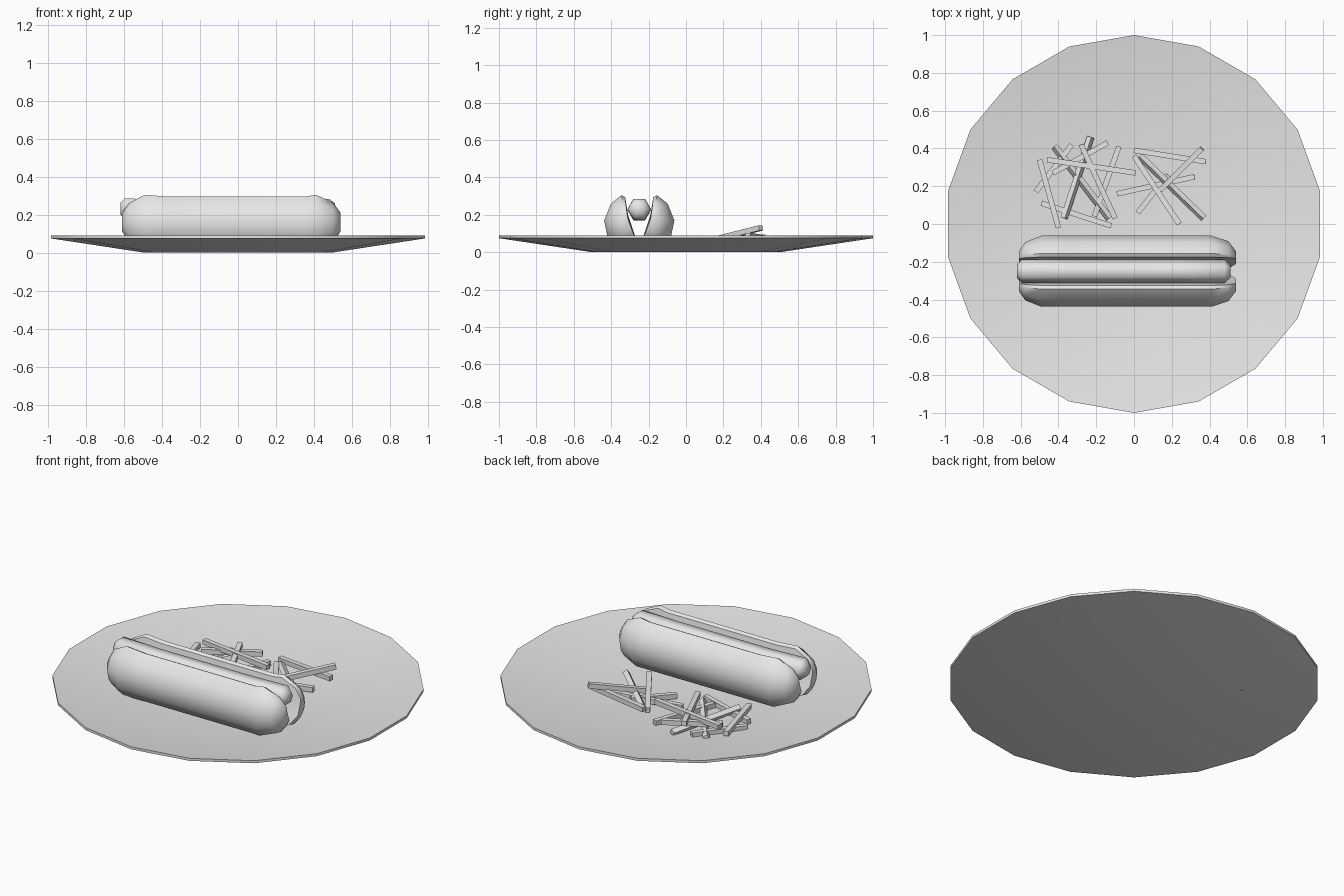
import bpy, bmesh, math
from mathutils import Vector

if "Cube" in bpy.data.objects:
    bpy.data.objects.remove(bpy.data.objects["Cube"])

grey = bpy.data.materials.new("plain_grey")
grey.use_nodes = True
colour = (0.8, 0.8, 0.8, 1)
grey.diffuse_color = colour
grey.node_tree.nodes["Principled BSDF"].inputs["Base Color"].default_value = colour


def skin(name, rings, smooth=None):
    """Join closed rings of points into a capped solid."""
    bm = bmesh.new()
    loops = [[bm.verts.new(p) for p in ring] for ring in rings]
    n = len(loops[0])
    for a, b in zip(loops, loops[1:]):
        for i in range(n):
            j = (i + 1) % n
            bm.faces.new((a[i], a[j], b[j], b[i]))
    bm.faces.new(loops[0])
    bm.faces.new(loops[-1])
    bmesh.ops.recalc_face_normals(bm, faces=bm.faces)
    mesh = bpy.data.meshes.new(name)
    bm.to_mesh(mesh)
    bm.free()
    mesh.materials.append(grey)
    obj = bpy.data.objects.new(name, mesh)
    bpy.context.collection.objects.link(obj)
    if smooth:
        bpy.ops.object.select_all(action="DESELECT")
        obj.select_set(True)
        bpy.context.view_layer.objects.active = obj
        bpy.ops.object.shade_smooth_by_angle(angle=math.radians(smooth))
    return obj


def circle(radius, z, sides=18):
    steps = [math.tau * i / sides for i in range(sides)]
    return [(radius * math.sin(a), radius * math.cos(a), z) for a in steps]


# Shallow dished plate
plate = [(0.5, 0), (1, 0.075), (1, 0.09), (0.5, 0.013)]
skin("plate", [circle(r, z) for r, z in plate], 30)

# Two bun halves, lofted along x with rounded ends
BUN_Y = -0.25
half = [(0.0, 0.03), (0.06, 0.014), (0.13, 0.03), (0.17, 0.085), (0.188, 0.17),
        (0.152, 0.25), (0.095, 0.295), (0.075, 0.285), (0.06, 0.2), (0.023, 0.09)]
# x, scale of the section, lift of the top
stations = [(-0.61, 0.35, 0), (-0.575, 0.74, 0), (-0.49, 1, 0.01), (-0.37, 1, 0),
            (0.35, 1, 0), (0.41, 1, 0.01), (0.5, 0.77, 0), (0.54, 0.35, 0)]
for side, label in ((-1, "front"), (1, "back")):
    rings = []
    for x, s, lift in stations:
        rings.append([(x, BUN_Y + side * (0.06 + (d - 0.06) * s),
                       0.165 + (z - 0.165) * s + (lift if z > 0.24 else 0))
                      for d, z in half])
    skin("bun_" + label, rings, 50)

# Six-sided sausage with bevelled ends
rings = []
for x, r, z in [(-0.62, 0.035, 0.232), (-0.595, 0.062, 0.232), (-0.35, 0.062, 0.224),
                (0.25, 0.062, 0.224), (0.48, 0.062, 0.23), (0.51, 0.035, 0.23)]:
    rings.append([(x, BUN_Y + r * math.cos(i * math.pi / 3),
                   z + r * math.sin(i * math.pi / 3)) for i in range(6)])
skin("sausage", rings, 65)

# Chips: start and end of each centre line, lying in a loose heap
chips = [
    ((-0.50, 0.34, 0.05), (-0.40, -0.02, 0.05)),
    ((-0.49, 0.11, 0.03), (-0.12, -0.01, 0.03)),
    ((-0.52, 0.17, 0.03), (-0.33, 0.42, 0.03)),
    ((-0.46, 0.34, 0.08), (0.01, 0.27, 0.08)),
    ((-0.37, 0.03, 0.05), (-0.23, 0.46, 0.03)),
    ((-0.42, 0.41, 0.03), (-0.13, 0.03, 0.03)),
    ((-0.28, 0.42, 0.08), (-0.10, 0.03, 0.06)),
    ((-0.43, 0.27, 0.06), (-0.14, 0.43, 0.06)),
    ((-0.21, 0.04, 0.03), (-0.08, 0.41, 0.03)),
    ((0.00, 0.39, 0.08), (0.38, 0.33, 0.09)),
    ((-0.09, 0.16, 0.03), (0.32, 0.25, 0.04)),
    ((0.02, 0.06, 0.03), (0.18, 0.26, 0.04)),
    ((0.00, 0.36, 0.06), (0.24, 0.00, 0.075)),
    ((0.03, 0.36, 0.07), (0.37, 0.03, 0.06)),
    ((0.14, 0.18, 0.075), (0.36, 0.40, 0.13)),
]
rolled = {4, 5, 13}
for i, (start, end) in enumerate(chips):
    a, b = Vector(start), Vector(end)
    across = (b - a).cross(Vector((0, 0, 1))).normalized()
    up = across.cross(b - a).normalized()
    turn = math.pi / 4 + (0.6 if i in rolled else 0)
    corner = [across * math.cos(turn + k * math.pi / 2) + up * math.sin(turn + k * math.pi / 2)
              for k in range(4)]
    skin(f"chip_{i + 1}", [[p + c * 0.02 for c in corner] for p in (a, b)])
